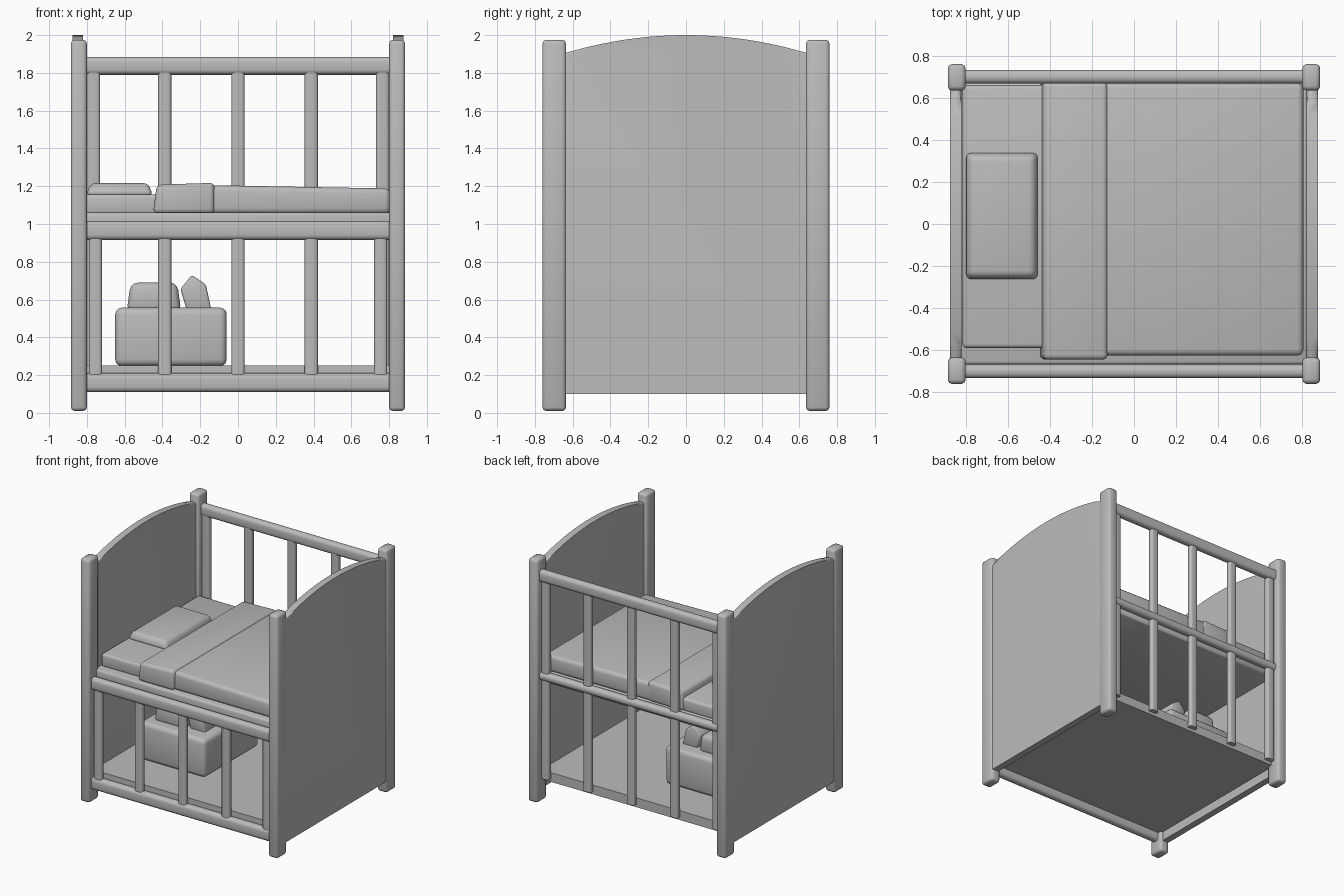
import bpy, bmesh, math

if "Cube" in bpy.data.objects:
    bpy.data.objects.remove(bpy.data.objects["Cube"])

grey = bpy.data.materials.new("plain grey")
grey.diffuse_color = (0.5, 0.5, 0.5, 1)
grey.use_nodes = True
grey.node_tree.nodes["Principled BSDF"].inputs["Base Color"].default_value = grey.diffuse_color


def finish(name, bm):
    """Turn a bmesh into a smooth-shaded object."""
    bmesh.ops.recalc_face_normals(bm, faces=bm.faces[:])
    me = bpy.data.meshes.new(name)
    bm.to_mesh(me)
    bm.free()
    me.materials.append(grey)
    ob = bpy.data.objects.new(name, me)
    bpy.context.collection.objects.link(ob)
    bpy.ops.object.select_all(action='DESELECT')
    ob.select_set(True)
    bpy.context.view_layer.objects.active = ob
    bpy.ops.object.shade_smooth_by_angle(angle=math.radians(50))
    return ob


def box(name, xr, yr, zr, bevel=0.0, segs=1, axis=None, tweak=None):
    """Box from ranges; axis limits the bevel to edges along that axis."""
    bm = bmesh.new()
    bmesh.ops.create_cube(bm, size=1)
    for v in bm.verts:
        v.co = [(r[0] + r[1]) / 2 + c * (r[1] - r[0])
                for c, r in zip(v.co, (xr, yr, zr))]
        if tweak:
            tweak(v.co)
    if bevel:
        edges = [e for e in bm.edges if axis is None or
                 abs((e.verts[0].co - e.verts[1].co).normalized()[axis]) > 0.9]
        bmesh.ops.bevel(bm, geom=edges, offset=bevel, segments=segs,
                        profile=0.5, affect='EDGES', clamp_overlap=True)
    return finish(name, bm)


# Corner posts
for sx in (-1, 1):
    for sy in (-1, 1):
        box("corner_post", sorted((sx * 0.80, sx * 0.885)),
            sorted((sy * 0.635, sy * 0.76)), (0.01, 1.975), 0.02, 2)

# Arched end panels
for sx in (-1, 1):
    bm = bmesh.new()
    n = 20
    outline = [(-0.64, 0.1), (0.64, 0.1)]
    for i in range(n + 1):
        t = 1 - 2 * i / n
        outline.append((0.64 * t, 2.0 - 0.095 * t * t))
    face = bm.faces.new([bm.verts.new((sx * 0.875, y, z)) for y, z in outline])
    ext = bmesh.ops.extrude_face_region(bm, geom=[face])
    for v in ext["geom"]:
        if isinstance(v, bmesh.types.BMVert):
            v.co.x -= sx * 0.055
    rim = [e for e in bm.edges if abs(e.verts[0].co.x - e.verts[1].co.x) < 1e-5
           and min(v.co.z for v in e.verts) > 1.5
           and abs(e.verts[0].co.y - e.verts[1].co.y) < 0.3]
    bmesh.ops.bevel(bm, geom=rim, offset=0.014, segments=2, profile=0.5,
                    affect='EDGES')
    finish("end_panel", bm)

# Rails
for name, y, z0, z1 in (("front_lower_rail", -0.70, 0.11, 0.21),
                        ("front_middle_rail", -0.70, 0.915, 1.015),
                        ("back_middle_rail", 0.70, 0.995, 1.06),
                        ("back_top_rail", 0.70, 1.79, 1.885)):
    box(name, (-0.81, 0.81), (y - 0.033, y + 0.033), (z0, z1), 0.028, 4, axis=0)


# Spindles
def spindles(name, y, z0, z1, outer):
    for x in (-outer, -0.388, 0, 0.388, outer):
        box(name, (x - 0.035, x + 0.035), (y - 0.023, y + 0.023),
            (z0, z1), 0.016, 3, axis=2)


spindles("front_spindle", -0.70, 0.19, 0.94, 0.755)
spindles("back_lower_spindle", 0.695, 0.20, 1.02, 0.765)
spindles("back_upper_spindle", 0.695, 1.03, 1.81, 0.765)

# Floor and bed base
box("floor", (-0.825, 0.825), (-0.68, 0.68), (0.175, 0.25))
box("bed_base", (-0.825, 0.825), (-0.668, 0.675), (0.96, 1.06), 0.015, 2)

# Bedding
box("mattress", (-0.815, 0.80), (-0.59, 0.66), (1.05, 1.157), 0.02, 3)


def slope_blanket(co):
    if co.z > 1.1 and co.x > 0:
        co.z -= 0.022


def slope_fold(co):
    if co.z > 1.1 and co.x < -0.3:
        co.x += 0.02
        co.z -= 0.01


box("blanket", (-0.40, 0.805), (-0.625, 0.67), (1.055, 1.21), 0.028, 3,
    tweak=slope_blanket)
box("blanket_fold", (-0.45, -0.125), (-0.645, 0.675), (1.055, 1.218), 0.025, 3,
    tweak=slope_fold)


def taper_pillow(co):
    if co.z > 1.18:
        co.x = -0.63 + (co.x + 0.63) * 0.86
        co.y = 0.037 + (co.y - 0.037) * 0.92


box("pillow", (-0.805, -0.45), (-0.27, 0.345), (1.15, 1.216), 0.025, 3,
    tweak=taper_pillow)

# Storage box with two soft items inside
box("storage_box", (-0.65, -0.06), (-0.34, 0.36), (0.248, 0.557), 0.035, 3)


def taper_cushion(co):
    if co.z > 0.6:
        co.x = -0.445 + (co.x + 0.445) * 0.85


box("round_cushion", (-0.59, -0.30), (-0.25, 0.28), (0.53, 0.69), 0.04, 3,
    tweak=taper_cushion)

# Pointed item: five-sided profile run along y
bm = bmesh.new()
profile = [(-0.27, 0.54), (-0.14, 0.54), (-0.17, 0.68), (-0.245, 0.73),
           (-0.305, 0.655)]
face = bm.faces.new([bm.verts.new((x, -0.22, z)) for x, z in profile])
ext = bmesh.ops.extrude_face_region(bm, geom=[face])
for v in ext["geom"]:
    if isinstance(v, bmesh.types.BMVert):
        v.co.y = 0.25
bmesh.ops.bevel(bm, geom=bm.edges[:], offset=0.012, segments=2, profile=0.5,
                affect='EDGES', clamp_overlap=True)
finish("pointed_cushion", bm)
